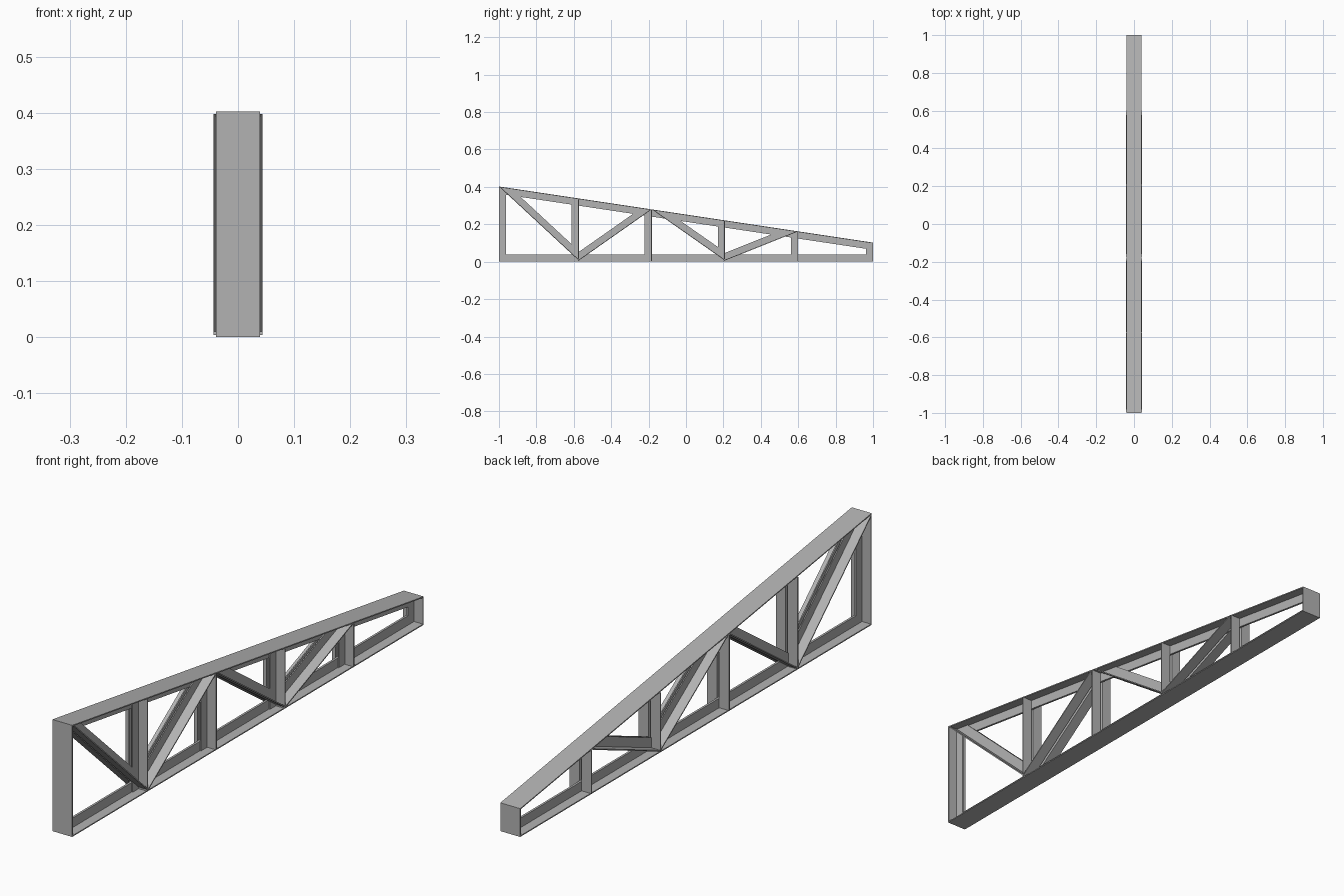
import bpy, bmesh
from mathutils import Vector

if "Cube" in bpy.data.objects:
    bpy.data.objects.remove(bpy.data.objects["Cube"])

LEG, FLANGE, T = 0.038, 0.0395, 0.004   # in-plane leg, outstanding flange, thickness

steel = bpy.data.materials.new("steel grey")
steel.diffuse_color = (0.45, 0.45, 0.45, 1)
steel.use_nodes = True
steel.node_tree.nodes["Principled BSDF"].inputs["Base Color"].default_value = steel.diffuse_color


def top_z(y):
    return 0.402 - 0.15 * (y + 1)


def yz(y, z):
    return Vector((0, y, z))


def angle_bar(name, a, b, inward, x0, cuts):
    """L-section bar whose heel runs a to b, trimmed by planes, mirrored across x = 0."""
    d = (b - a).normalized()
    n = (inward - d * inward.dot(d)).normalized()
    section = [(0, 0), (FLANGE, 0), (FLANGE, T), (T, T), (T, LEG), (0, LEG)]
    bm = bmesh.new()
    rings = [[bm.verts.new(p + Vector((x0 + u, 0, 0)) + n * v) for u, v in section]
             for p in (a - d * 0.1, b + d * 0.1)]
    for i in range(6):
        j = (i + 1) % 6
        bm.faces.new((rings[0][i], rings[0][j], rings[1][j], rings[1][i]))
    bm.faces.new(rings[0])
    bm.faces.new(rings[1])
    for co, no in cuts:
        bmesh.ops.bisect_plane(bm, geom=bm.verts[:] + bm.edges[:] + bm.faces[:],
                               plane_co=co, plane_no=no, clear_outer=True)
        bmesh.ops.holes_fill(bm, edges=[e for e in bm.edges if e.is_boundary], sides=0)
    bmesh.ops.recalc_face_normals(bm, faces=bm.faces[:])
    me = bpy.data.meshes.new(name)
    bm.to_mesh(me)
    bm.free()
    me.materials.append(steel)
    ob = bpy.data.objects.new(name, me)
    bpy.context.collection.objects.link(ob)
    mir = ob.modifiers.new("mirror", 'MIRROR')
    mir.use_mirror_merge = False


# Outer frame: chords and end posts, mitred at the corners
corners = [yz(-1, 0), yz(1, 0), yz(1, top_z(1)), yz(-1, top_z(-1))]
names = ["bottom_chord", "short_end_post", "top_chord", "tall_end_post"]
centre = yz(0, 0.12)
dirs = [(corners[(i + 1) % 4] - corners[i]).normalized() for i in range(4)]
for i, name in enumerate(names):
    a, b = corners[i], corners[(i + 1) % 4]
    angle_bar(name, a, b, centre - a, 0,
              [(a, -(dirs[i - 1] + dirs[i])), (b, dirs[i] + dirs[(i + 1) % 4])])

# Web bars sit outside the chord legs and stop at the chord flanges
up = yz(0.15, 1).normalized()
chord_cuts = [(yz(0, T), yz(0, -1)), (yz(-1, top_z(-1)) - up * T, up)]
nodes = [-1, -0.573, -0.183, 0.208, 0.6]

for i, y in enumerate(nodes[1:]):
    angle_bar(f"web_vertical_{i + 1}", yz(y, 0), yz(y, top_z(y)), yz(-1, 0), T, chord_cuts)

for i in range(4):
    y0, y1 = nodes[i], nodes[i + 1]
    za, zb = (top_z(y0), 0.006) if i % 2 == 0 else (0.006, top_z(y1))
    angle_bar(f"web_diagonal_{i + 1}", yz(y0, za), yz(y1, zb), yz(0, 1), T,
              chord_cuts + [(yz(y0, 0), yz(-1, 0)), (yz(y1, 0), yz(1, 0))])
